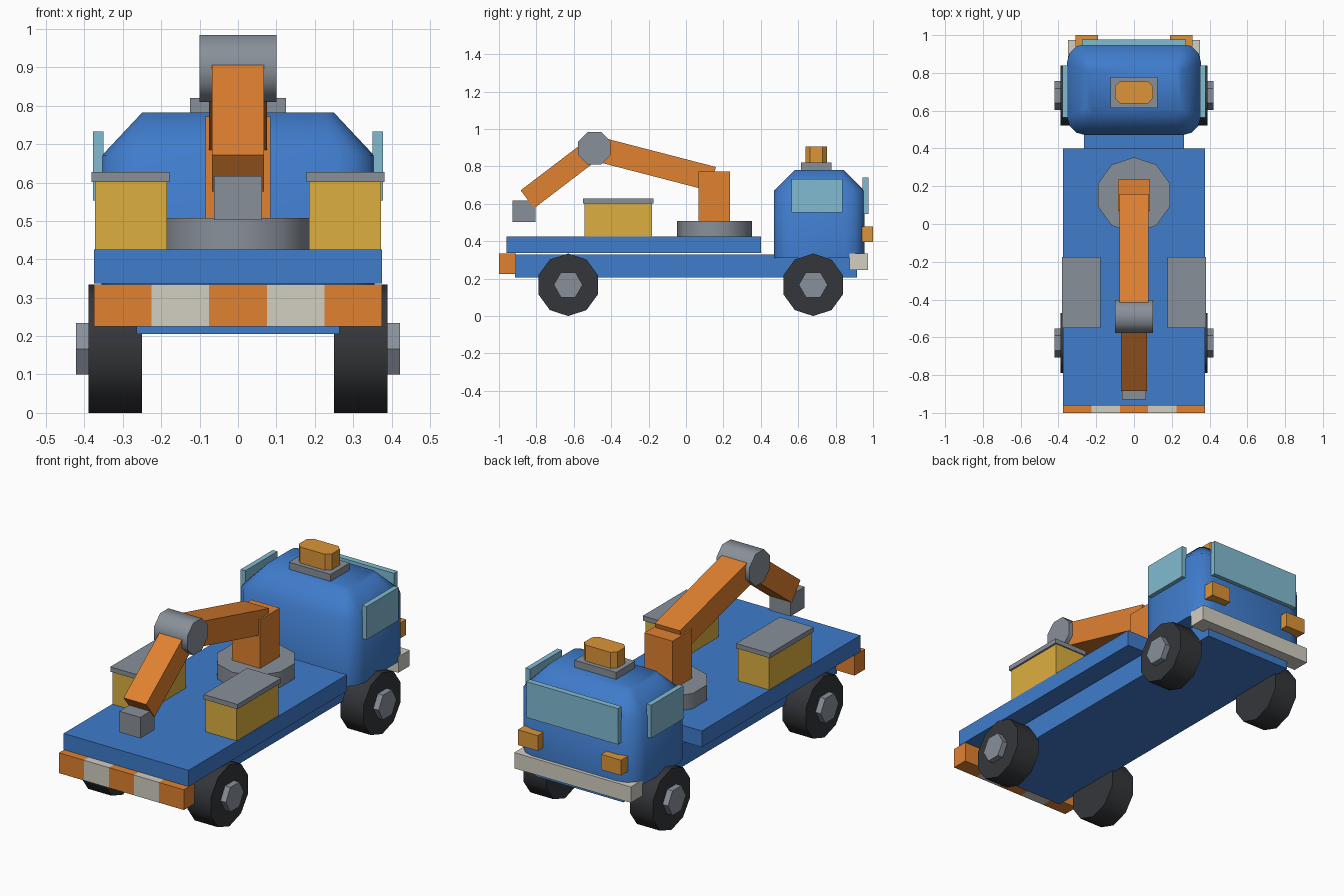
import bpy, bmesh, math
from mathutils import Vector

if "Cube" in bpy.data.objects:
    bpy.data.objects.remove(bpy.data.objects["Cube"])


def material(name, rgb):
    m = bpy.data.materials.new(name)
    m.diffuse_color = (*rgb, 1)
    m.use_nodes = True
    m.node_tree.nodes["Principled BSDF"].inputs["Base Color"].default_value = m.diffuse_color
    return m


BLUE = material("blue_paint", (0.05, 0.20, 0.60))
ORANGE = material("orange_paint", (0.75, 0.22, 0.03))
AMBER = material("amber_lens", (0.72, 0.30, 0.04))
YELLOW = material("yellow_paint", (0.72, 0.43, 0.05))
GLASS = material("glass", (0.22, 0.50, 0.65))
CREAM = material("cream_paint", (0.65, 0.62, 0.54))
RUBBER = material("rubber", (0.035, 0.037, 0.042))
STEEL = material("steel", (0.25, 0.28, 0.32))


def finish(bm, name, mat, smooth=None):
    bmesh.ops.recalc_face_normals(bm, faces=bm.faces[:])
    me = bpy.data.meshes.new(name)
    bm.to_mesh(me)
    bm.free()
    me.materials.append(mat)
    ob = bpy.data.objects.new(name, me)
    bpy.context.collection.objects.link(ob)
    if smooth:
        bpy.ops.object.select_all(action='DESELECT')
        ob.select_set(True)
        bpy.context.view_layer.objects.active = ob
        bpy.ops.object.shade_smooth_by_angle(angle=math.radians(smooth))
    return ob


def loft(name, rings, mat, smooth=None):
    """Skin between matching rings of points and cap both ends."""
    bm = bmesh.new()
    vs = [[bm.verts.new(p) for p in r] for r in rings]
    for a, b in zip(vs, vs[1:]):
        n = len(a)
        for i in range(n):
            bm.faces.new((a[i], a[(i + 1) % n], b[(i + 1) % n], b[i]))
    bm.faces.new(vs[0])
    bm.faces.new(vs[-1])
    return finish(bm, name, mat, smooth)


def box(name, x, y, z, mat):
    ring = [(x[0], y[0]), (x[1], y[0]), (x[1], y[1]), (x[0], y[1])]
    return loft(name, [[(*p, h) for p in ring] for h in z], mat)


def polygon(n, r, start):
    return [(r * math.cos(start + i * math.tau / n),
             r * math.sin(start + i * math.tau / n)) for i in range(n)]


def disc_x(name, x, y, z, r, n, start, mat, smooth=None):
    """Prism with its axis along x."""
    ring = polygon(n, r, start)
    return loft(name, [[(h, y + a, z + b) for a, b in ring] for h in x], mat, smooth)


def rounded_rect(hx, hy, r, cy, z, segs):
    pts = []
    for k, (sx, sy) in enumerate(((1, 1), (-1, 1), (-1, -1), (1, -1))):
        for i in range(segs + 1):
            a = math.pi / 2 * (k + i / segs)
            pts.append((sx * (hx - r) + r * math.cos(a),
                        cy + sy * (hy - r) + r * math.sin(a), z))
    return pts


def beam(name, a, b, thick, half_x, mat):
    """Square-ended bar between two (y, z) points."""
    a, b = Vector(a), Vector(b)
    d = (b - a).normalized()
    n = Vector((-d.y, d.x)) * thick / 2
    ring = [a + n, b + n, b - n, a - n]
    return loft(name, [[(x, p.x, p.y) for p in ring] for x in (-half_x, half_x)], mat)


# Chassis and deck
box("chassis", (-0.265, 0.265), (-0.915, 0.915), (0.205, 0.33), BLUE)
box("deck", (-0.375, 0.375), (-0.96, 0.40), (0.337, 0.425), BLUE)

# Striped bumper on the -y end, plain bumper at the cab
for i in range(5):
    x = -0.375 + 0.15 * i
    box(f"striped_bumper_{i + 1}", (x, x + 0.15), (-1.0, -0.91), (0.225, 0.335),
        CREAM if i % 2 else ORANGE)
box("cab_bumper", (-0.35, 0.35), (0.875, 0.973), (0.247, 0.333), CREAM)

# Cab with rounded corners and sloping roof edge
CAB_Y = 0.712
loft("cab", [rounded_rect(0.355, 0.242, 0.1, CAB_Y, 0.31, 3),
             rounded_rect(0.355, 0.242, 0.1, CAB_Y, 0.67, 3),
             rounded_rect(0.25, 0.13, 0.03, CAB_Y, 0.782, 3)], BLUE, 50)
box("windscreen", (-0.275, 0.275), (0.945, 0.977), (0.545, 0.74), GLASS)

# Roof beacon
box("beacon_base", (-0.125, 0.125), (0.615, 0.778), (0.775, 0.82), STEEL)
loft("beacon", [rounded_rect(0.1, 0.058, 0.025, 0.697, z, 1) for z in (0.815, 0.907)], AMBER)

# Mirrored parts: side windows, headlights, wheels, lockers
for side, s in (("left", -1), ("right", 1)):
    box(f"side_window_{side}", (s * 0.35, s * 0.378), (0.563, 0.838), (0.553, 0.733), GLASS)
    box(f"headlight_{side}", (s * 0.19, s * 0.31), (0.94, 1.0), (0.395, 0.478), AMBER)
    for end, y in (("rear", -0.63), ("cab", 0.68)):
        disc_x(f"{end}_wheel_{side}", (s * 0.25, s * 0.39), y, 0.167, 0.167, 10,
               math.pi / 2, RUBBER, 40)
        disc_x(f"{end}_hub_{side}", (s * 0.38, s * 0.422), y, 0.167, 0.077, 6, 0, STEEL)
    box(f"locker_{side}", (s * 0.185, s * 0.372), (-0.543, -0.182), (0.42, 0.605), YELLOW)
    box(f"locker_lid_{side}", (s * 0.178, s * 0.382), (-0.55, -0.175), (0.602, 0.628), STEEL)

# Crane: turntable, column, two booms, elbow and tip
ring = polygon(10, 0.2, math.pi / 2)
loft("turntable", [[(a, 0.153 + b, z) for a, b in ring] for z in (0.42, 0.508)], STEEL, 40)
box("crane_column", (-0.085, 0.085), (0.068, 0.236), (0.5, 0.772), ORANGE)
beam("upper_boom", (0.143, 0.733), (-0.49, 0.897), 0.132, 0.076, ORANGE)
beam("lower_boom", (-0.49, 0.897), (-0.848, 0.624), 0.12, 0.068, ORANGE)
disc_x("elbow_joint", (-0.1, 0.1), -0.49, 0.897, 0.0945, 8, math.pi / 8, STEEL, 50)
box("boom_tip", (-0.063, 0.063), (-0.928, -0.805), (0.503, 0.617), STEEL)
